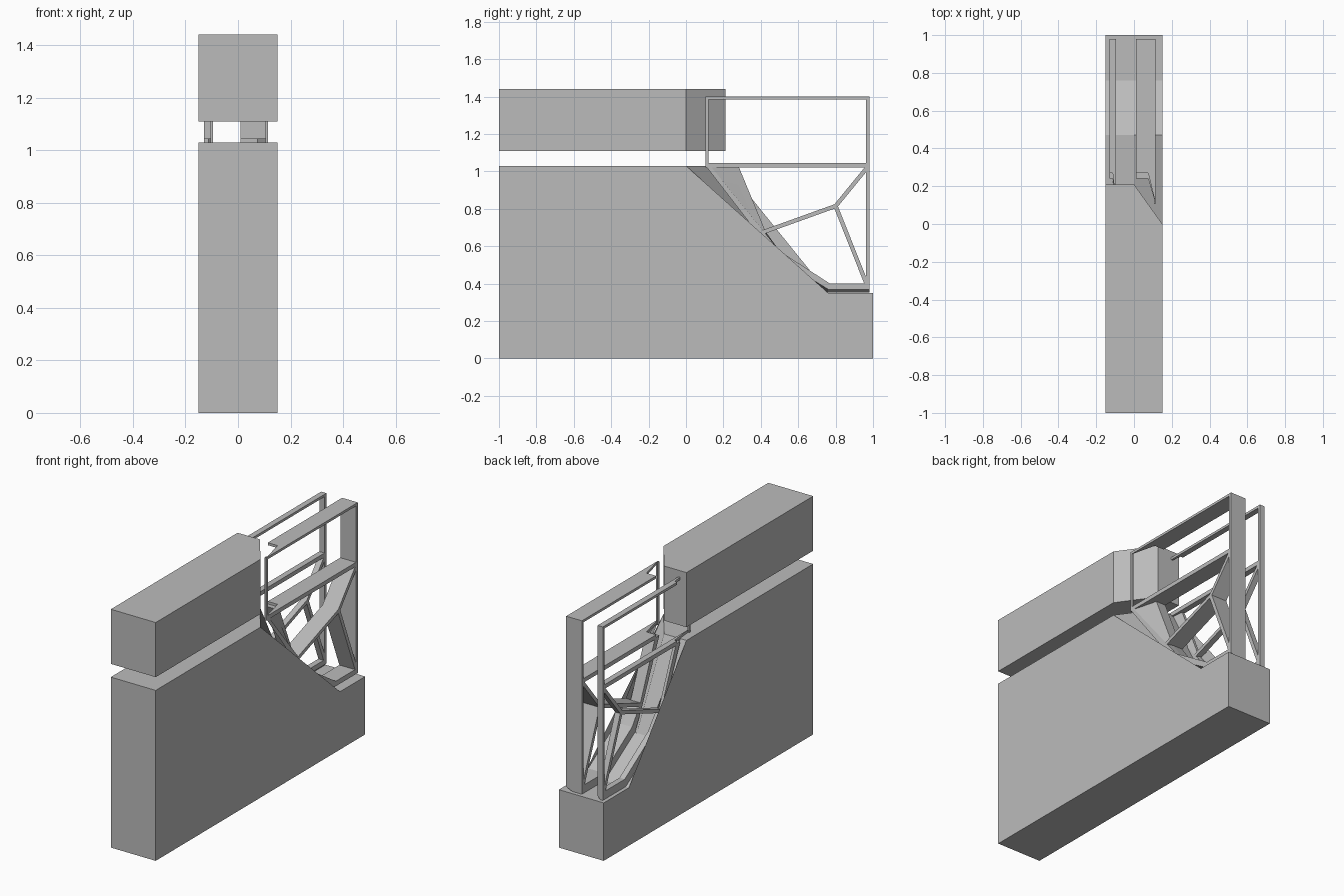
import bpy, bmesh, math
from mathutils import Vector

if "Cube" in bpy.data.objects:
    bpy.data.objects.remove(bpy.data.objects["Cube"])

grey = bpy.data.materials.new("plain grey")
grey.diffuse_color = (0.5, 0.5, 0.5, 1)
grey.use_nodes = True
grey.node_tree.nodes["Principled BSDF"].inputs["Base Color"].default_value = grey.diffuse_color


def loft(name, sections):
    """Join rings of 3D points with quads and cap both ends."""
    bm = bmesh.new()
    rings = [[bm.verts.new(p) for p in s] for s in sections]
    for a, b in zip(rings, rings[1:]):
        for i in range(len(a)):
            j = (i + 1) % len(a)
            bm.faces.new((a[i], a[j], b[j], b[i]))
    caps = [bm.faces.new(rings[0]), bm.faces.new(rings[-1])]
    bmesh.ops.triangulate(bm, faces=caps)
    bmesh.ops.recalc_face_normals(bm, faces=bm.faces[:])
    me = bpy.data.meshes.new(name)
    bm.to_mesh(me)
    bm.free()
    me.materials.append(grey)
    ob = bpy.data.objects.new(name, me)
    bpy.context.collection.objects.link(ob)
    return ob


def across(name, profile, x0, x1):
    """Extrude a (y, z) profile along x."""
    loft(name, [[(x, y, z) for y, z in profile] for x in (x0, x1)])


def upright(name, plan, z0, z1):
    """Extrude an (x, y) plan along z."""
    loft(name, [[(x, y, z) for x, y in plan] for z in (z0, z1)])


def strut(name, a, b, w, x0, x1):
    """Straight bar between two (y, z) points."""
    a, b = Vector(a), Vector(b)
    d = (b - a).normalized()
    n = Vector((-d.y, d.x)) * w / 2
    across(name, [a + n, b + n, b - n, a - n], x0, x1)


# Wall with stepped opening and one chamfered jamb
def wall_section(x, top_y):
    pts = [(-1, 0), (1, 0), (1, .35), (.76, .35), (.47, .53), (top_y, 1.03), (-1, 1.03)]
    return [(x, y, z) for y, z in pts]


loft("lower_wall", [wall_section(-.15, .21), wall_section(0, .21), wall_section(.15, 0)])

# Upper block with the same chamfered corner
upright("upper_block", [(-.15, -1), (.15, -1), (.15, 0), (0, .21), (-.15, .21)], 1.11, 1.44)

# Sloping sill bar profiles: outer face and deeper inner part
OUTER = [(.105, 1.03), (.39, .66), (.47, .55), (.76, .37), (.98, .37),
         (.98, .40), (.77, .40), (.50, .575), (.415, .68), (.13, 1.03)]
INNER = [(.24, 1.03), (.405, .66), (.47, .535), (.76, .352), (.98, .352),
         (.98, .40), (.77, .40), (.50, .575), (.425, .68), (.28, 1.03)]


def window_frame(side, xi, xm, xo):
    # sill bar following the wall opening
    loft(side + "_sill_bar", [[(x, y, z) for y, z in p]
                              for x, p in ((xi, INNER), (xm, INNER), (xo, OUTER))])
    # rails, notched where they meet the jamb
    plan = [(xo, .105), (xo, .98), (xi, .98), (xi, .27), (xm, .27)]
    upright(side + "_top_rail", plan, 1.385, 1.40)
    upright(side + "_middle_rail", plan, 1.02, 1.045)
    # end post and thin jamb post
    across(side + "_end_post", [(.962, .37), (.98, .37), (.98, 1.4), (.962, 1.4)], xi, xo)
    across(side + "_jamb_post", [(.105, 1.02), (.12, 1.02), (.12, 1.4), (.105, 1.4)], xo - .01, xo)
    # branching struts
    for i, end in enumerate([(.968, 1.02), (.965, .40), (.405, .673)]):
        strut(f"{side}_strut_{i + 1}", (.80, .815), end, .022, xi, xo)


window_frame("right", .01, .075, .115)
window_frame("left", -.13, -.113, -.095)
